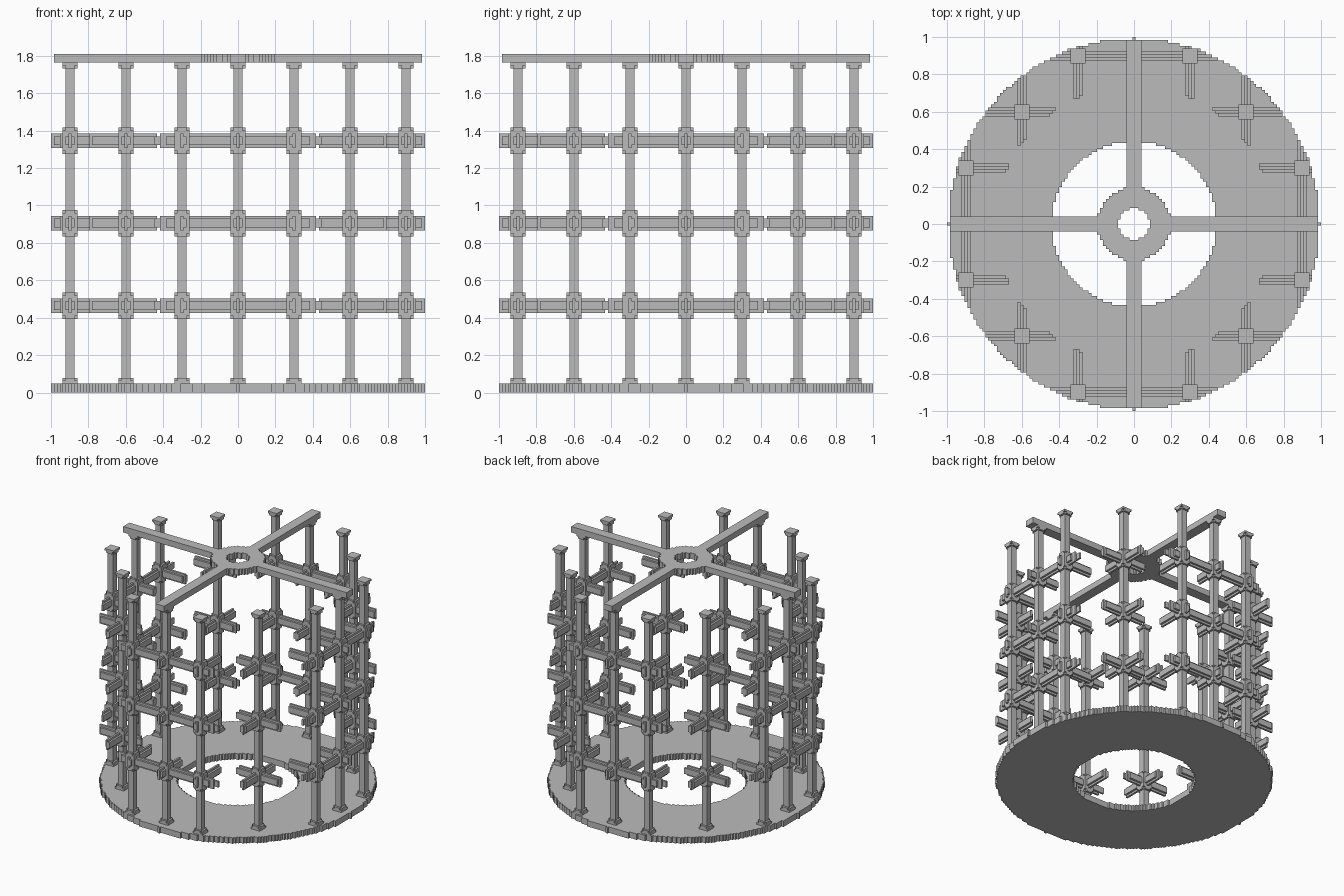
import bpy, bmesh
from mathutils import Matrix, Vector

cube = bpy.data.objects.get("Cube")
if cube:
    bpy.data.objects.remove(cube, do_unlink=True)

V = 2 / 127                      # size of one building block
LINES = range(-57, 58, 19)       # lattice lines, in blocks
LEVELS = (29, 57, 85)            # beam heights, in blocks
R_IN, R_OUT = 47, 63             # beams and columns stay inside this ring

grey = bpy.data.materials.new("plain_grey")
grey.use_nodes = True
grey.diffuse_color = (0.5, 0.5, 0.5, 1)
grey.node_tree.nodes["Principled BSDF"].inputs["Base Color"].default_value = (0.5, 0.5, 0.5, 1)


def box(bm, lo, hi):
    """Box covering blocks lo..hi, both included; block 0 is centred in x and y."""
    lo = Vector((lo[0] - 0.5, lo[1] - 0.5, lo[2])) * V
    hi = Vector((hi[0] + 0.5, hi[1] + 0.5, hi[2] + 1)) * V
    place = Matrix.Translation((lo + hi) / 2) @ Matrix.Diagonal((*(hi - lo), 1))
    bmesh.ops.create_cube(bm, size=1, matrix=place)


def runs(row, inside):
    """Unbroken stretches of blocks along a row that pass the test."""
    start = None
    for t in range(-64, 65):
        ok = inside(row * row + t * t)
        if ok and start is None:
            start = t
        elif not ok and start is not None:
            yield start, t - 1
            start = None


def to_mesh(bm, name):
    mesh = bpy.data.meshes.new(name)
    bm.to_mesh(mesh)
    bm.free()
    mesh.materials.append(grey)
    return mesh


def add(name, mesh, location=(0, 0, 0)):
    obj = bpy.data.objects.new(name, mesh)
    obj.location = location
    bpy.context.scene.collection.objects.link(obj)


def stepped_ring(name, z0, z1, inside):
    bm = bmesh.new()
    for row in range(-63, 64):
        for a, b in runs(row, inside):
            box(bm, (a, row, z0), (b, row, z1))
    add(name, to_mesh(bm, name))


# Floor ring and the small ring in the middle of the roof cross
stepped_ring("floor_ring", 0, 2, lambda d: 28 ** 2 <= d <= R_OUT ** 2)
stepped_ring("roof_hub", 112, 114, lambda d: 26 < d <= 12.5 ** 2)

# Four roof bars
bm = bmesh.new()
for s in (-1, 1):
    a, b = sorted((6 * s, 62 * s))
    box(bm, (a, -2, 112), (b, 2, 114))
    box(bm, (-2, a, 112), (2, b, 114))
add("roof_bars", to_mesh(bm, "roof_bars"))


# Column: shaft, foot, head and a collar at each beam level
def plus_layer(bm, z):
    box(bm, (-2, -1, z), (2, 1, z))
    box(bm, (-1, -2, z), (1, 2, z))


bm = bmesh.new()
box(bm, (-1, -1, 3), (1, 1, 111))
for plate, step in ((3, 4), (111, 110)):
    box(bm, (-2, -2, plate), (2, 2, plate))
    plus_layer(bm, step)
for z in LEVELS:
    box(bm, (-2, -2, z - 3), (2, 2, z + 3))
    plus_layer(bm, z - 4)
    plus_layer(bm, z + 4)
column = to_mesh(bm, "column")
for x in LINES:
    for y in LINES:
        if R_IN ** 2 <= x * x + y * y <= R_OUT ** 2:
            add("column", column, (x * V, y * V, 0))

# Beams: cross-shaped section, cut to the ring, along both axes
bm = bmesh.new()
for c in LINES:
    for off in (-1, 0, 1):
        h = 1 if off else 2
        row = c + off
        for a, b in runs(row, lambda d: R_IN ** 2 <= d <= R_OUT ** 2):
            box(bm, (a, row, -h), (b, row, h))
            box(bm, (row, a, -h), (row, b, h))
beams = to_mesh(bm, "beam_ring")
for z in LEVELS:
    add("beam_ring", beams, (0, 0, z * V))
